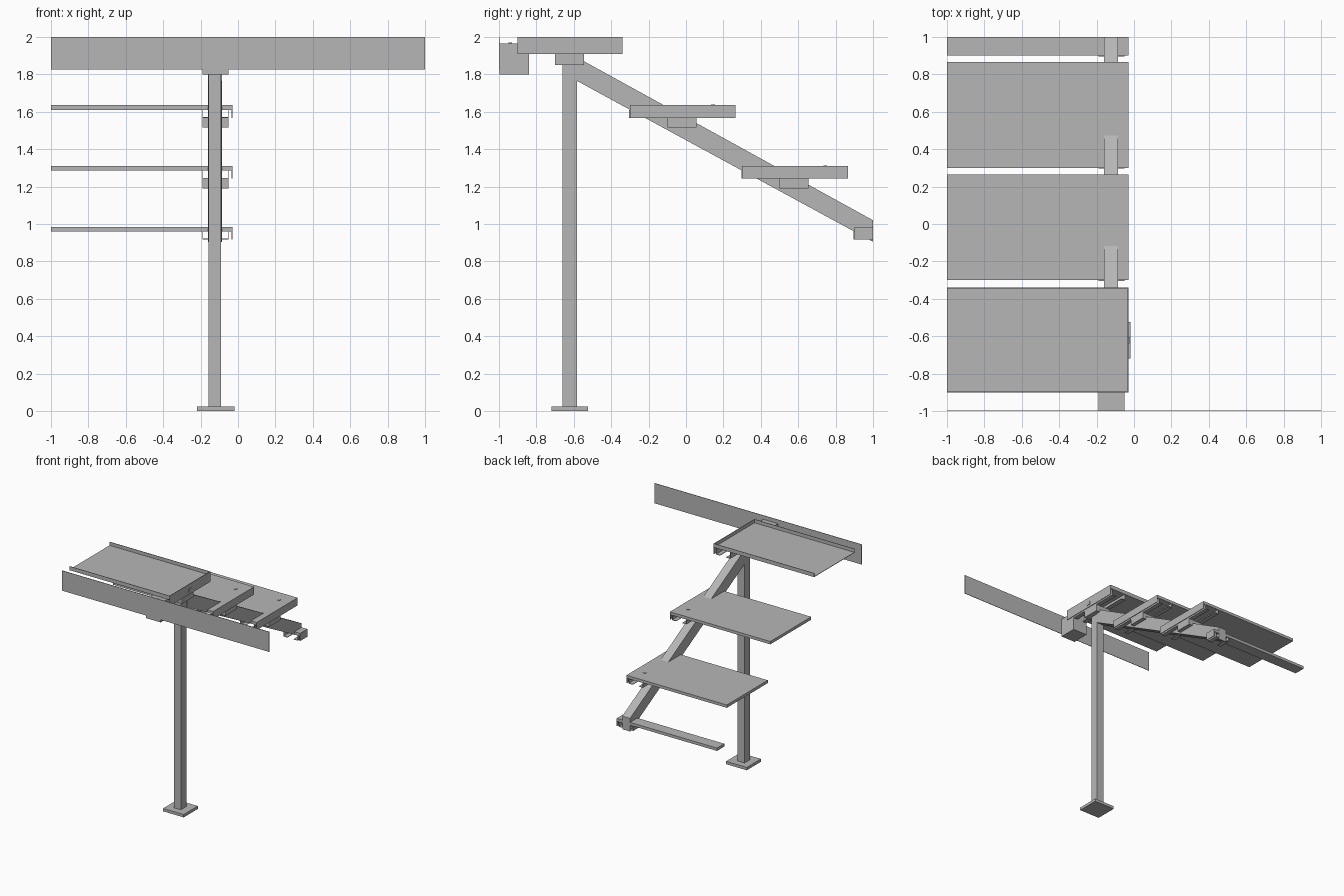
import bpy
import bmesh

cube = bpy.data.objects.get("Cube")
if cube:
    bpy.data.objects.remove(cube, do_unlink=True)

steel = bpy.data.materials.new("grey steel")
grey = (0.47, 0.47, 0.47, 1)
steel.diffuse_color = grey
steel.use_nodes = True
steel.node_tree.nodes["Principled BSDF"].inputs["Base Color"].default_value = grey


def finish(name, bm):
    bmesh.ops.recalc_face_normals(bm, faces=bm.faces)
    mesh = bpy.data.meshes.new(name)
    bm.to_mesh(mesh)
    bm.free()
    mesh.materials.append(steel)
    obj = bpy.data.objects.new(name, mesh)
    bpy.context.scene.collection.objects.link(obj)
    return obj


def boxes(name, *spans):
    """One object made of boxes, each given as (x range, y range, z range)."""
    bm = bmesh.new()
    for span in spans:
        verts = bmesh.ops.create_cube(bm, size=1)["verts"]
        for v in verts:
            v.co = [lo + (c + 0.5) * (hi - lo) for c, (lo, hi) in zip(v.co, span)]
    return finish(name, bm)


def extrude_side(name, outline, x0, x1):
    """Extrude a side outline of (y, z) points across x."""
    bm = bmesh.new()
    face = bm.faces.new([bm.verts.new((x0, y, z)) for y, z in outline])
    result = bmesh.ops.extrude_face_region(bm, geom=[face])
    moved = [g for g in result["geom"] if isinstance(g, bmesh.types.BMVert)]
    bmesh.ops.translate(bm, verts=moved, vec=(x1 - x0, 0, 0))
    return finish(name, bm)


SHEET = 0.004
TREAD_X = (-1, -0.03)
CLAMP_X = (-0.19, -0.05)
BOLT_X = (-0.135, -0.115)


def channel(name, y, z):
    """Thin open channel with inward flanges, running along y."""
    x0, x1 = CLAMP_X
    flange = 0.04
    boxes(name,
          ((x0, x0 + SHEET), y, z),
          ((x1 - SHEET, x1), y, z),
          ((x0, x0 + flange), y, (z[0], z[0] + SHEET)),
          ((x1 - flange, x1), y, (z[0], z[0] + SHEET)))


def bolt(name, y, z):
    boxes(name, (BOLT_X, (y - 0.01, y + 0.01), (z, z + SHEET)))


# Post with its base plate
boxes("base_plate", ((-0.22, -0.02), (-0.72, -0.525), (0, 0.025)))
boxes("post", ((-0.157, -0.09), (-0.66, -0.583), (0.025, 1.85)))

# Sloping stringer
extrude_side("stringer",
             [(-0.583, 1.765), (1, 0.905), (1, 1.02), (-0.545, 1.87), (-0.583, 1.87)],
             -0.16, -0.085)

# Top tray with raised front, back and side lips
front, back, floor, top = -0.9, -0.34, 1.966, 2.0
boxes("top_tray",
      (TREAD_X, (front, back), (floor, floor + SHEET)),
      (TREAD_X, (front, front + SHEET), (floor, top)),
      (TREAD_X, (back - SHEET, back), (floor, top)),
      ((-0.03 - SHEET, -0.03), (front, back), (1.91, top)))
channel("top_channel", (front, back), (1.91, floor))
boxes("top_clamp", (CLAMP_X, (-0.7, -0.545), (1.85, 1.91)))
boxes("side_bolt", ((-0.031, -0.025), (-0.64, -0.605), (1.93, 1.96)))

# Lower treads, the last one cut short
for i in range(3):
    start = -0.3 + 0.6 * i
    end = min(start + 0.565, 1)
    z = 1.635 - 0.325 * i
    label = ("upper", "middle", "lowest")[i]
    boxes(label + "_tread", (TREAD_X, (start, end), (z - 0.025, z)))
    channel(label + "_channel", (start - 0.004, end), (z - 0.067, z - 0.025))
    boxes(label + "_edge_strip",
          ((-0.03 - SHEET, -0.03), (start, end), (z - 0.067, z - 0.025)))
    if i < 2:
        boxes(label + "_clamp",
              (CLAMP_X, (start + 0.2, start + 0.355), (z - 0.12, z - 0.067)))
        bolt(label + "_bolt", start + 0.445, z)

# Front board and the block that carries it
boxes("front_block", (CLAMP_X, (-0.996, -0.84), (1.8, 1.966)))
bolt("block_bolt", -0.94, 1.966)
boxes("front_board", ((-1, 1), (-1, -1 + SHEET), (1.825, 2)))
